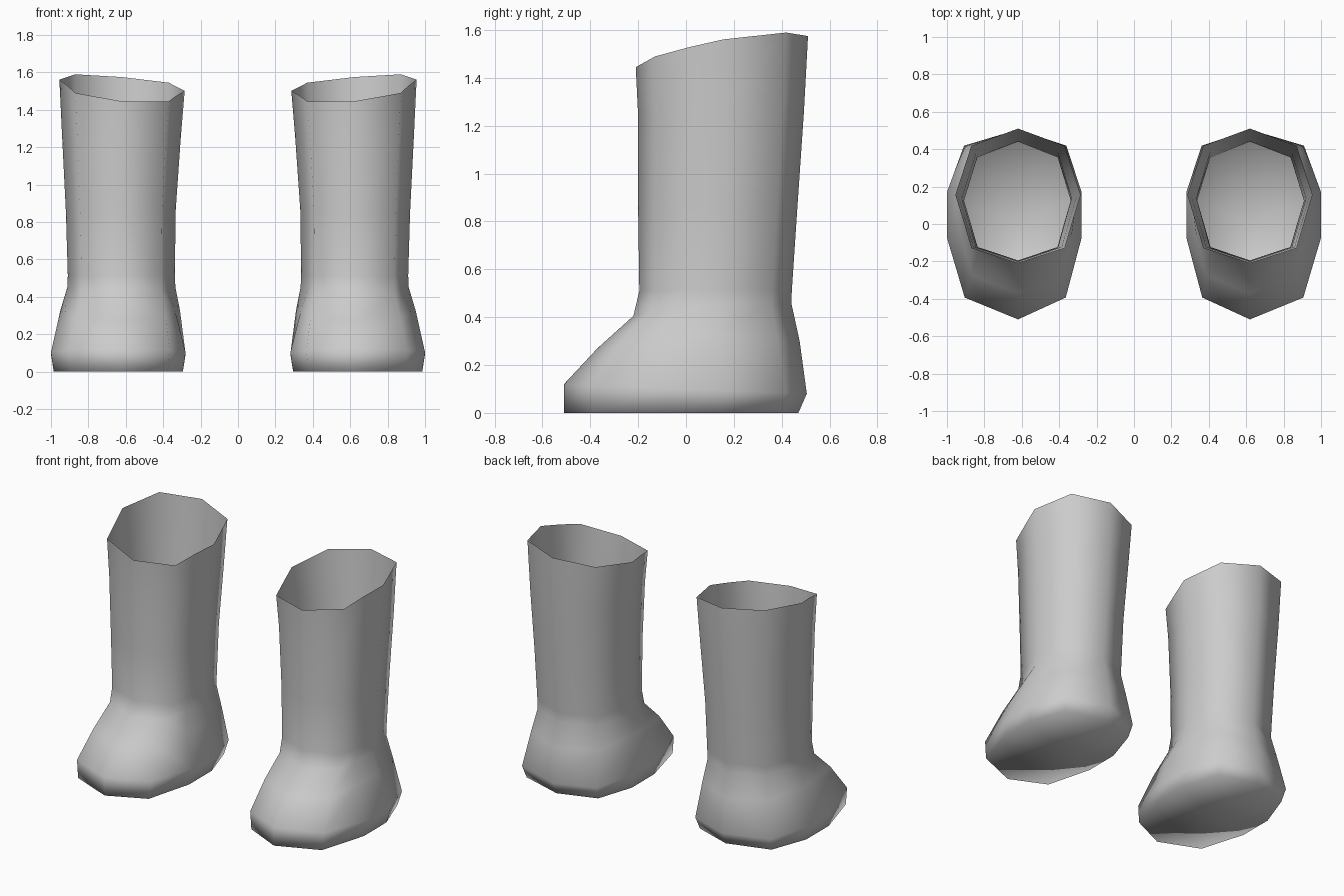
import bpy
import bmesh

cube = bpy.data.objects.get("Cube")
if cube:
    bpy.data.objects.remove(cube)

GREY = (0.6, 0.6, 0.6, 1)
mat = bpy.data.materials.new("grey rubber")
mat.use_nodes = True
mat.diffuse_color = GREY
mat.node_tree.nodes["Principled BSDF"].inputs["Base Color"].default_value = GREY

CENTRE_X = 0.62

# Half outlines, toe to heel: (sideways, lengthwise)
SOLE = [(0, -1), (0.75, -0.77), (1, -0.14), (1, 0.34), (0.76, 0.83), (0, 1)]
SHAFT = [(0, -1), (0.745, -0.775), (0.87, -0.38), (1, 0.015), (0.745, 0.745), (0, 1)]

# Rings: toe y, heel y, outer half, inner half, toe z, heel z, shaft blend, rim shape
RINGS = [
    (-0.51, 0.47, 0.365, 0.325, 0, 0, 0, 0),
    (-0.51, 0.505, 0.38, 0.34, 0.12, 0.08, 0, 0),
    (-0.37, 0.475, 0.33, 0.31, 0.27, 0.30, 0.6, 0.04),
    (-0.22, 0.44, 0.292, 0.285, 0.405, 0.46, 1, 0.02),
    (-0.195, 0.443, 0.29, 0.283, 0.51, 0.52, 1, 0),
    (-0.20, 0.465, 0.30, 0.286, 0.85, 0.85, 1, 0),
    (-0.20, 0.493, 0.32, 0.314, 1.24, 1.26, 1, 0),
    (-0.21, 0.51, 0.335, 0.335, 1.445, 1.575, 1, 0.02),
]


def ring_points(toe, heel, outer, inner, z_toe, z_heel, blend, bulge):
    half = [(a[0] + (b[0] - a[0]) * blend, a[1] + (b[1] - a[1]) * blend)
            for a, b in zip(SOLE, SHAFT)]
    loop = half + [(-u, v) for u, v in half[-2:0:-1]]
    tilt = 0.03 if z_toe > 1.4 else 0
    points = []
    for u, v in loop:
        x = CENTRE_X + u * (outer if u > 0 else inner)
        y = (toe + heel) / 2 + v * (heel - toe) / 2
        z = z_toe + (z_heel - z_toe) * (v + 1) / 2
        points.append((x, y, z + bulge * (1 - v * v) + tilt * u))
    return points


def make_boot(name, side):
    bm = bmesh.new()
    rings = [[bm.verts.new((side * x, y, z)) for x, y, z in ring_points(*r)]
             for r in RINGS]
    n = len(rings[0])
    # Walls, open at the rim
    for low, high in zip(rings, rings[1:]):
        for i in range(n):
            j = (i + 1) % n
            bm.faces.new((low[i], low[j], high[j], high[i]))
    # Sole
    middle = bm.verts.new((side * CENTRE_X, 0, 0))
    for i in range(n):
        bm.faces.new((rings[0][(i + 1) % n], rings[0][i], middle))
    if side < 0:
        bmesh.ops.reverse_faces(bm, faces=bm.faces[:])
    for face in bm.faces:
        face.smooth = True
    mesh = bpy.data.meshes.new(name)
    bm.to_mesh(mesh)
    bm.free()
    mesh.materials.append(mat)
    bpy.context.collection.objects.link(bpy.data.objects.new(name, mesh))


make_boot("left_boot", 1)
make_boot("right_boot", -1)
